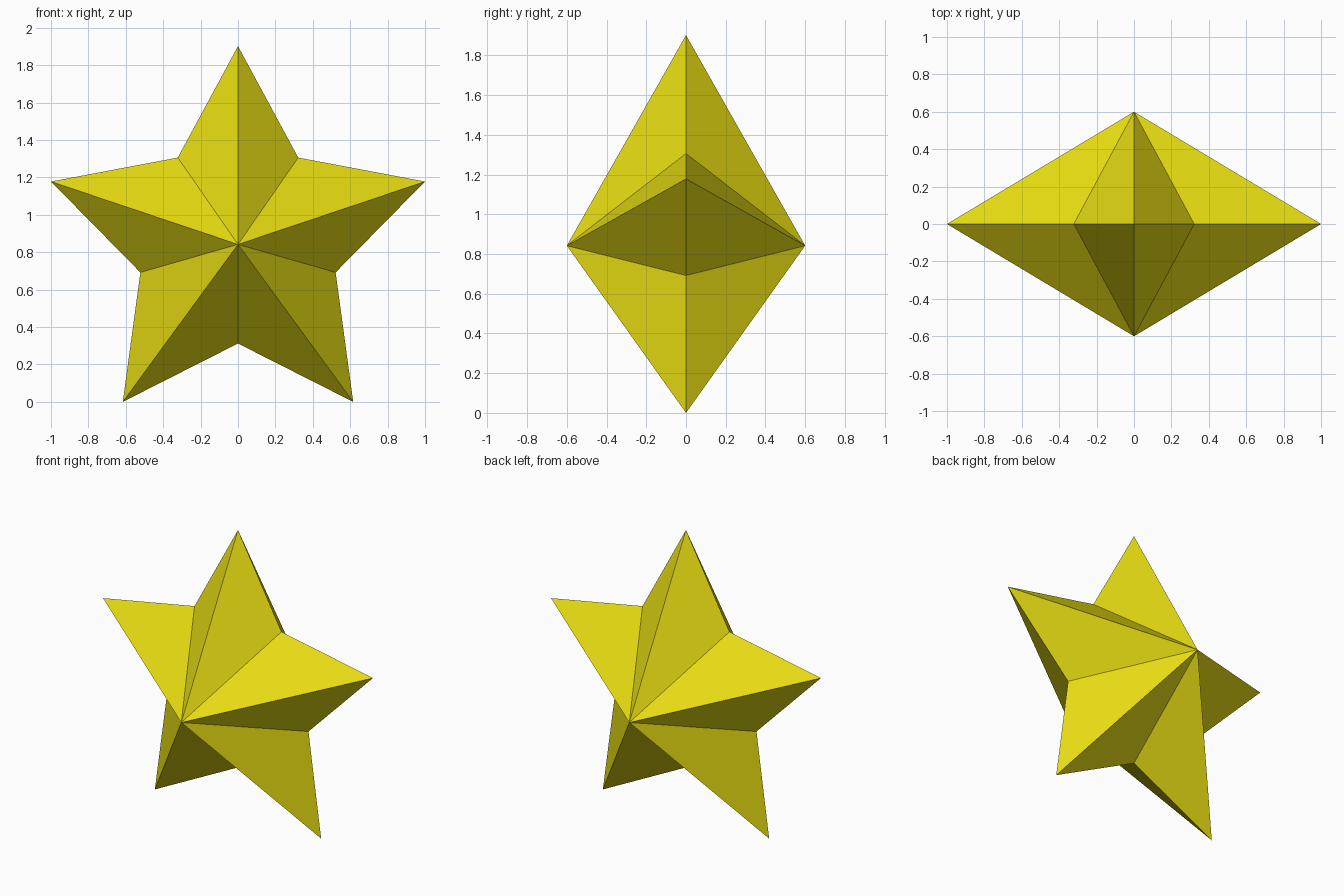
import bpy, bmesh

if "Cube" in bpy.data.objects:
    bpy.data.objects.remove(bpy.data.objects["Cube"])

# Right half of the star outline (x, z), from the top tip down to the lower notch
HALF = [(0, 1.902), (0.322, 1.306), (1.0, 1.178), (0.522, 0.692), (0.616, 0.0), (0, 0.312)]
CENTRE_Z, DEPTH = 0.842, 0.6

# Mirror the half outline into a closed loop
outline = HALF + [(-x, z) for x, z in reversed(HALF[1:-1])]

# Faceted star: outline joined to a front and a back apex
bm = bmesh.new()
rim = [bm.verts.new((x, 0, z)) for x, z in outline]
for y in (-DEPTH, DEPTH):
    apex = bm.verts.new((0, y, CENTRE_Z))
    for i, v in enumerate(rim):
        bm.faces.new((v, rim[(i + 1) % len(rim)], apex))
bmesh.ops.recalc_face_normals(bm, faces=bm.faces)
mesh = bpy.data.meshes.new("star")
bm.to_mesh(mesh)
bm.free()

# Yellow colour
yellow = bpy.data.materials.new("yellow")
yellow.diffuse_color = (0.79, 0.71, 0.006, 1)
yellow.use_nodes = True
yellow.node_tree.nodes["Principled BSDF"].inputs["Base Color"].default_value = yellow.diffuse_color
mesh.materials.append(yellow)

star = bpy.data.objects.new("star", mesh)
bpy.context.collection.objects.link(star)
